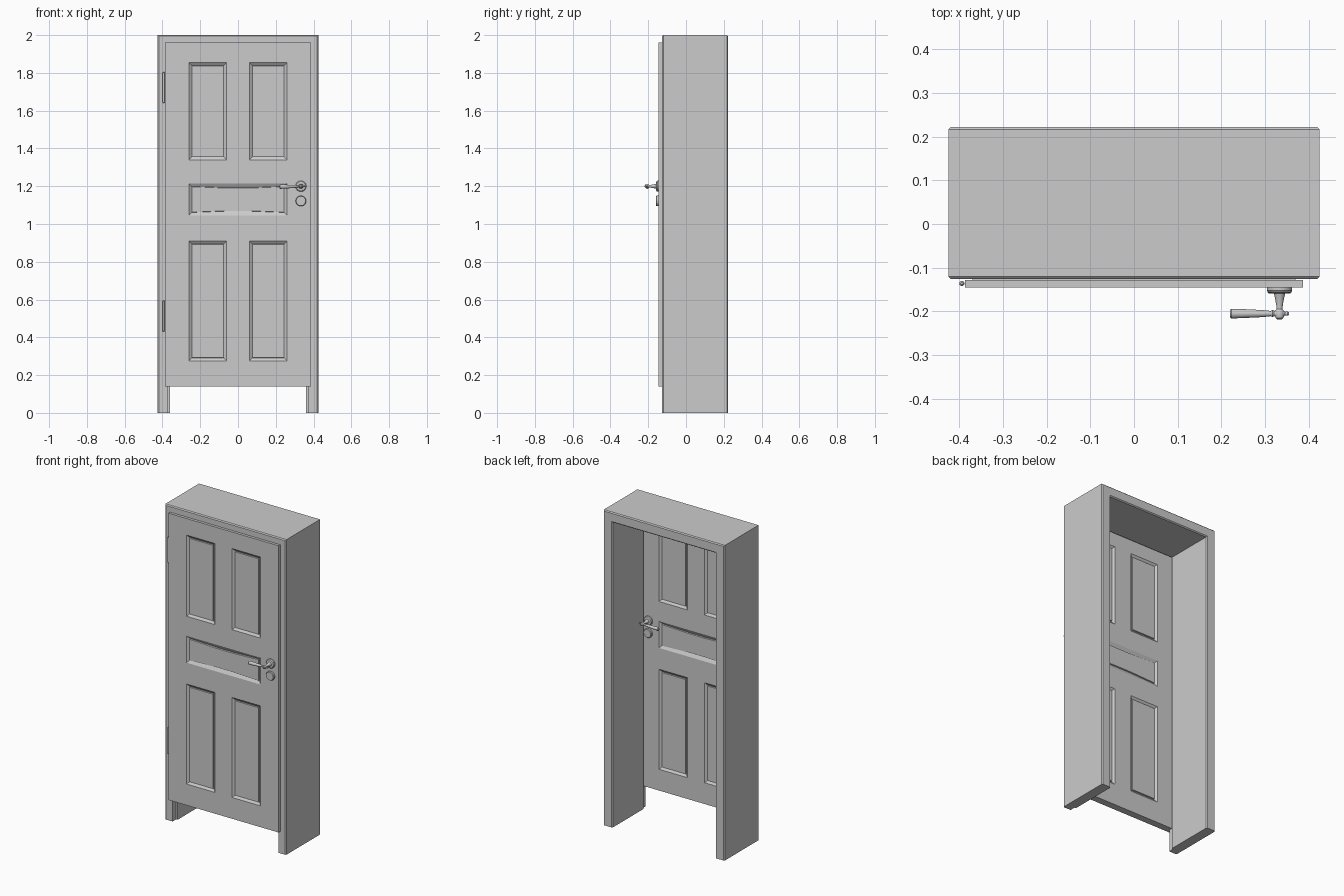
import bpy, bmesh, math
from mathutils import Vector

if "Cube" in bpy.data.objects:
    bpy.data.objects.remove(bpy.data.objects["Cube"])


def finish(name, bm, angle=30):
    bmesh.ops.recalc_face_normals(bm, faces=bm.faces)
    me = bpy.data.meshes.new(name)
    bm.to_mesh(me)
    bm.free()
    ob = bpy.data.objects.new(name, me)
    bpy.context.collection.objects.link(ob)
    bpy.ops.object.select_all(action='DESELECT')
    ob.select_set(True)
    bpy.context.view_layer.objects.active = ob
    bpy.ops.object.shade_smooth_by_angle(angle=math.radians(angle))
    return ob


def lathe(name, origin, axis, profile, n=20):
    """Revolve (radius, distance) points around an axis, with capped ends."""
    bm = bmesh.new()
    axis = Vector(axis).normalized()
    u = axis.orthogonal().normalized()
    v = axis.cross(u)
    rings = []
    for r, t in profile:
        rings.append([bm.verts.new(Vector(origin) + axis * t + r *
                      (u * math.cos(2 * math.pi * i / n) + v * math.sin(2 * math.pi * i / n)))
                      for i in range(n)])
    for a, b in zip(rings, rings[1:]):
        for i in range(n):
            j = (i + 1) % n
            bm.faces.new((a[i], a[j], b[j], b[i]))
    bm.faces.new(rings[0])
    bm.faces.new(rings[-1])
    return finish(name, bm)


# Frame: rebated jamb section swept up, across and down with mitred corners
section = [(0.006, -0.126), (0, -0.12), (0, 0.216), (0.006, 0.222), (0.058, 0.222),
           (0.064, 0.216), (0.064, -0.09), (0.054, -0.09), (0.054, -0.126)]
bm = bmesh.new()
stations = []
for sx, top in ((-1, 0), (-1, 1), (1, 1), (1, 0)):
    stations.append([bm.verts.new((sx * (0.425 - d), y, (2 - d) * top)) for d, y in section])
for a, b in zip(stations, stations[1:]):
    for i in range(len(section)):
        j = (i + 1) % len(section)
        bm.faces.new((a[i], a[j], b[j], b[i]))
bm.faces.new(stations[0])
bm.faces.new(stations[-1])
finish("door_frame", bm)

# Door leaf: panelled front and back joined by a stepped edge
FRONT, STEP, BACK = -0.145, -0.128, -0.10
W_FRONT, W_BACK, TOP_FRONT, TOP_BACK = 0.387, 0.369, 1.96, 1.943


def panelled_side(bm, y, w, top, flip):
    xs = [-w, -0.26, -0.06, 0.06, 0.26, w]
    zs = [0.14, 0.275, 0.91, 1.045, 1.215, 1.34, 1.855, top]
    g = [[bm.verts.new((x, y, z)) for x in xs] for z in zs]
    panels = []
    for r in range(7):
        for c in range(5):
            if r == 3 and c in (2, 3):
                continue
            if r == 3 and c == 1:      # wide middle panel
                loop = g[3][1:5] + g[4][4:0:-1]
            else:
                loop = [g[r][c], g[r][c + 1], g[r + 1][c + 1], g[r + 1][c]]
            f = bm.faces.new(loop[::-1] if flip else loop)
            if (r in (1, 5) and c in (1, 3)) or (r == 3 and c == 1):
                panels.append(f)
    bm.normal_update()
    # sloped moulding down, then a steep step up to the raised field
    bmesh.ops.inset_individual(bm, faces=panels, thickness=0.023, depth=-0.012)
    bm.normal_update()
    bmesh.ops.inset_individual(bm, faces=panels, thickness=0.002, depth=0.008)


bm = bmesh.new()
panelled_side(bm, FRONT, W_FRONT, TOP_FRONT, False)
rim = [e for e in bm.edges if e.is_boundary]
for y, narrow in ((STEP, False), (STEP, True), (BACK, True)):
    geom = bmesh.ops.extrude_edge_only(bm, edges=rim)["geom"]
    rim = [e for e in geom if isinstance(e, bmesh.types.BMEdge)]
    for v in {v for e in rim for v in e.verts}:
        v.co.y = y
        if narrow:
            if abs(v.co.x) > 0.3:
                v.co.x = math.copysign(W_BACK, v.co.x)
            if v.co.z > 1.9:
                v.co.z = TOP_BACK
panelled_side(bm, BACK, W_BACK, TOP_BACK, True)
bmesh.ops.remove_doubles(bm, verts=bm.verts, dist=0.0003)
finish("door_leaf", bm, 25)

# Handle and lock cover on both sides of the leaf
rose = [(0.029, 0), (0.029, 0.007), (0.025, 0.012), (0.016, 0.014)]
for side, y, s in (("front", FRONT, -1), ("back", BACK, 1)):
    lathe(side + "_handle_rose", (0.333, y, 1.2), (0, s, 0), rose, 24)
    lathe(side + "_lock_cover", (0.333, y, 1.122), (0, s, 0),
          [(0.028, 0), (0.028, 0.01), (0.025, 0.014)], 24)
    lathe(side + "_handle_neck", (0.333, y, 1.2), (0, s, 0),
          [(0.014, 0.01), (0.011, 0.022), (0.0075, 0.04), (0.007, 0.05), (0.01, 0.054),
           (0.011, 0.062), (0.009, 0.07), (0.004, 0.074)], 16)
    lathe(side + "_handle_lever", (0.355, y + s * 0.06, 1.2), (-1, 0, -0.02),
          [(0.003, 0), (0.005, 0.004), (0.004, 0.009), (0.009, 0.016), (0.009, 0.028),
           (0.006, 0.034), (0.008, 0.038), (0.006, 0.042), (0.008, 0.06),
           (0.0105, 0.11), (0.011, 0.132), (0.009, 0.135)], 16)

# Hinge barrels
for name, z0, h in (("upper_hinge", 1.64, 0.165), ("lower_hinge", 0.43, 0.165)):
    lathe(name, (-0.394, -0.136, z0), (0, 0, 1),
          [(0.003, 0), (0.006, 0.004), (0.006, h - 0.004), (0.003, h)], 12)
